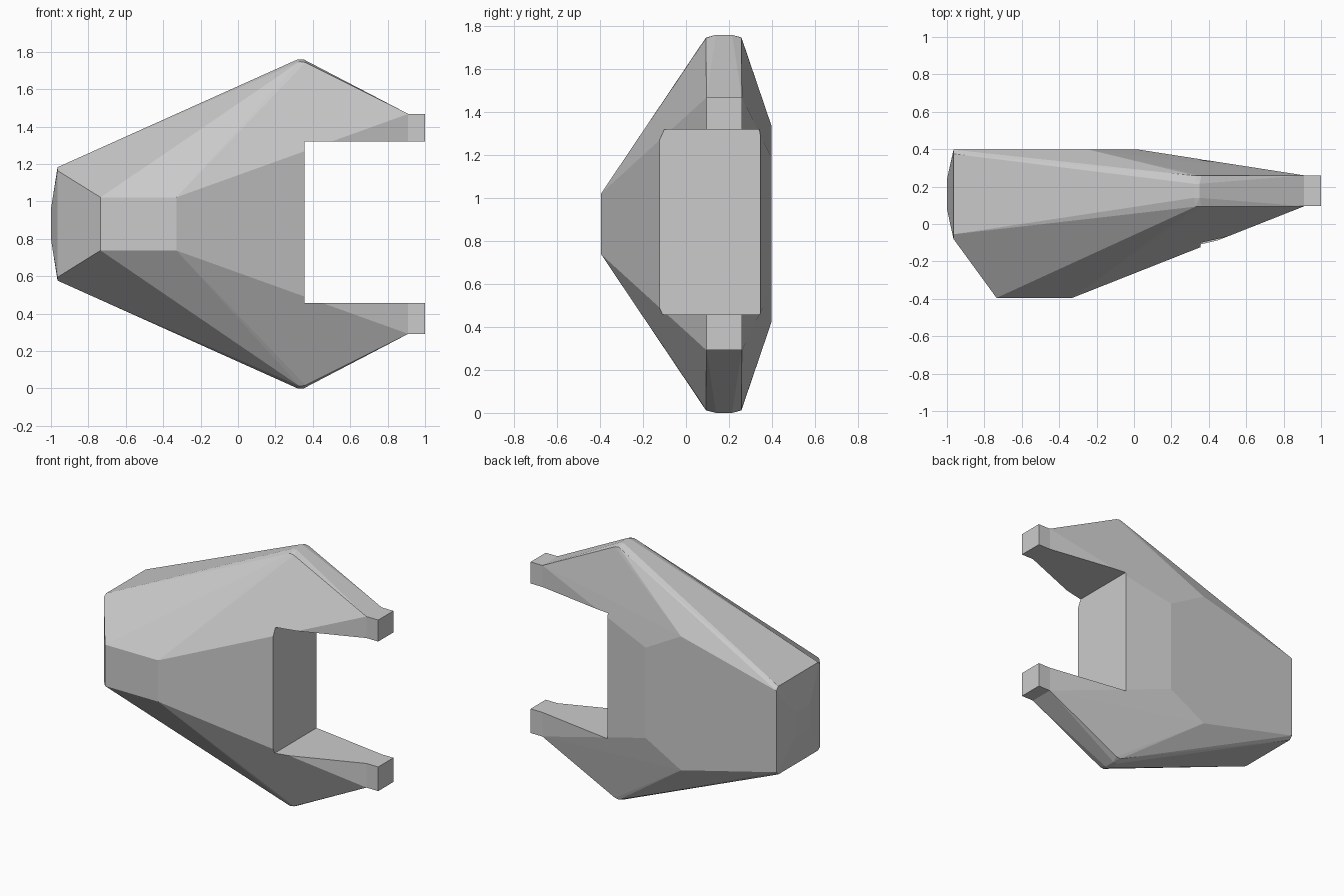
import bpy, bmesh

if "Cube" in bpy.data.objects:
    bpy.data.objects.remove(bpy.data.objects["Cube"])

MID = 0.88  # height of the mirror plane


def finish(name, bm):
    bmesh.ops.recalc_face_normals(bm, faces=bm.faces)
    me = bpy.data.meshes.new(name)
    bm.to_mesh(me)
    bm.free()
    ob = bpy.data.objects.new(name, me)
    bpy.context.collection.objects.link(ob)
    return ob


def box(name, lo, hi):
    bm = bmesh.new()
    bmesh.ops.create_cube(bm, size=1)
    for v in bm.verts:
        v.co = [(a + b) / 2 + c * (b - a) for a, b, c in zip(lo, hi, v.co)]
    return finish(name, bm)


# Faceted body: corner points (x, y, half height), mirrored about the mid plane
corners = [
    (-1.0, 0.08, 0.08), (-1.0, 0.24, 0.08),            # rear bulge
    (-0.965, -0.08, 0.285), (-0.965, -0.055, 0.303),   # rear rim
    (-0.965, 0.375, 0.303), (-0.965, 0.397, 0.28),
    (-0.735, -0.395, 0.142), (-0.33, -0.395, 0.142),   # front facet
    (-0.24, 0.397, 0.46), (0.03, 0.397, 0.31),         # back facet
    (0.33, 0.093, 0.868), (0.33, 0.258, 0.868),        # outer apex
    (0.36, 0.093, 0.863), (0.36, 0.258, 0.863),
    (0.32, 0.14, 0.88), (0.32, 0.215, 0.88),
    (0.35, 0.14, 0.88), (0.35, 0.215, 0.88),
    (0.91, 0.095, 0.588), (0.91, 0.26, 0.588),         # jaw ends
]
bm = bmesh.new()
for x, y, h in corners:
    for s in (-1, 1):
        bm.verts.new((x, y, MID + s * h))
hull = bmesh.ops.convex_hull(bm, input=bm.verts[:])
bmesh.ops.delete(bm, geom=[v for v in bm.verts if not v.link_faces], context='VERTS')
bmesh.ops.dissolve_limit(bm, angle_limit=0.01, verts=bm.verts[:], edges=bm.edges[:])
body = finish("body", bm)

# Rectangular mouth cut between the jaws
cutter = box("mouth_cutter", (0.355, -1, 0.458), (1.5, 1, 1.32))
mod = body.modifiers.new("mouth", 'BOOLEAN')
mod.operation = 'DIFFERENCE'
mod.solver = 'EXACT'
mod.object = cutter
bpy.context.view_layer.objects.active = body
body.select_set(True)
bpy.ops.object.modifier_apply(modifier="mouth")
bpy.data.objects.remove(cutter, do_unlink=True)

# Small square tips on both jaws
box("upper_tip", (0.905, 0.095, 1.32), (1.0, 0.26, 1.468))
box("lower_tip", (0.905, 0.095, 0.292), (1.0, 0.26, 0.458))
